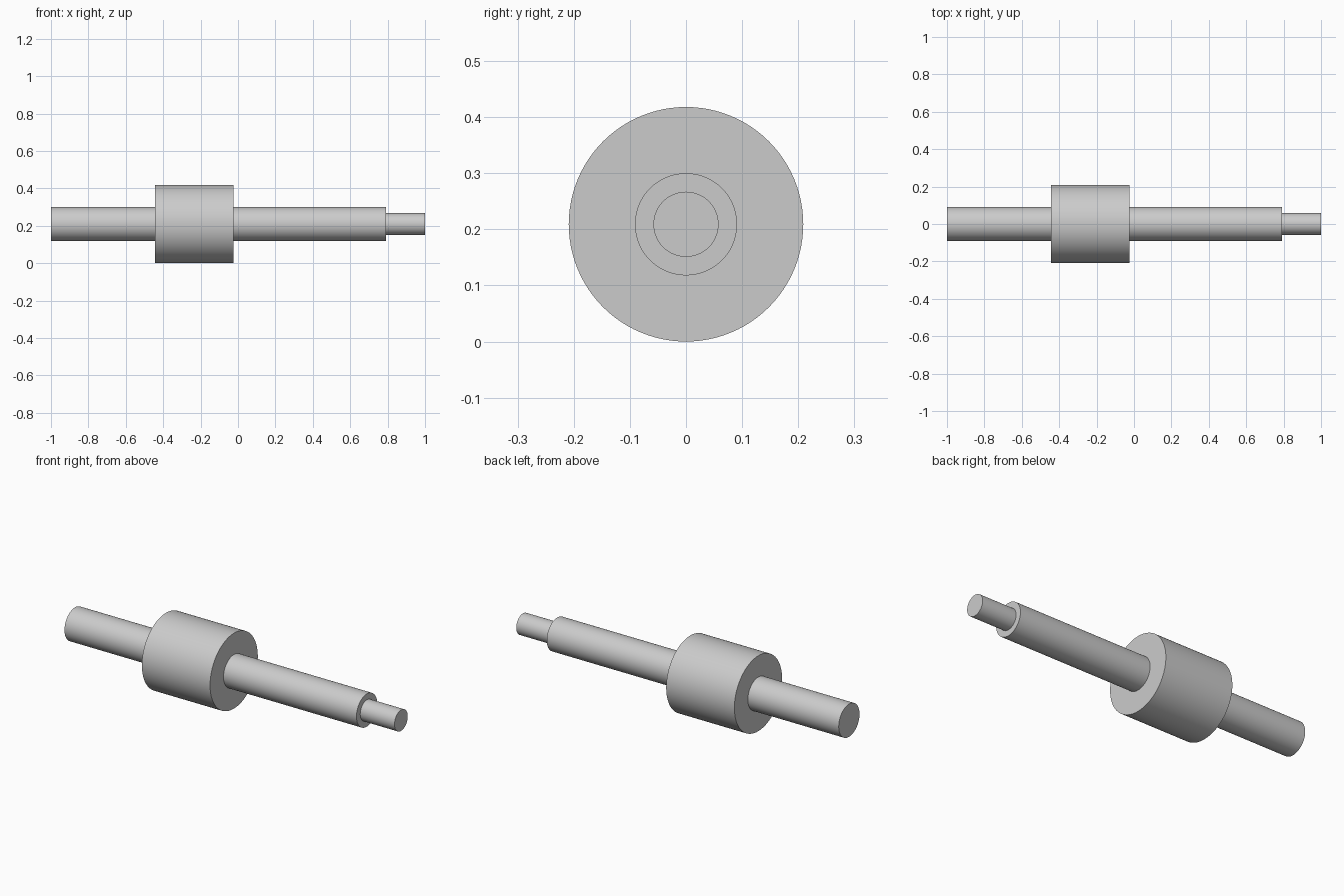
import bpy
import bmesh
import math
from mathutils import Matrix, Vector

cube = bpy.data.objects.get("Cube")
if cube:
    bpy.data.objects.remove(cube, do_unlink=True)

ROLLER_R, SHAFT_R, TIP_R = 0.209, 0.091, 0.058
SIDES = 96

# Plain grey metal
metal = bpy.data.materials.new("grey_metal")
metal.use_nodes = True
grey = (0.6, 0.6, 0.6, 1)
metal.diffuse_color = grey
metal.node_tree.nodes["Principled BSDF"].inputs["Base Color"].default_value = grey

# Half profile along x: long shaft, wide roller, long shaft, thin tip
sections = [(-1, -0.443, SHAFT_R), (-0.443, -0.025, ROLLER_R),
            (-0.025, 0.79, SHAFT_R), (0.79, 1, TIP_R)]
profile = [(-1, 0)]
for start, end, radius in sections:
    profile += [(start, radius), (end, radius)]
profile.append((1, 0))

# Turn the profile around the x axis into one closed solid
bm = bmesh.new()
verts = [bm.verts.new((x, 0, r)) for x, r in profile]
edges = [bm.edges.new(pair) for pair in zip(verts, verts[1:])]
bmesh.ops.spin(bm, geom=verts + edges, cent=(0, 0, 0), axis=(1, 0, 0),
               angle=math.tau, steps=SIDES, use_merge=True)
bmesh.ops.remove_doubles(bm, verts=bm.verts, dist=1e-5)
bmesh.ops.dissolve_degenerate(bm, edges=bm.edges, dist=1e-6)
bmesh.ops.recalc_face_normals(bm, faces=bm.faces)
bmesh.ops.translate(bm, verts=bm.verts, vec=(0, 0, ROLLER_R))

mesh = bpy.data.meshes.new("stepped_roller_shaft")
bm.to_mesh(mesh)
bm.free()
mesh.materials.append(metal)
shaft = bpy.data.objects.new("stepped_roller_shaft", mesh)
bpy.context.collection.objects.link(shaft)

# Smooth round walls with sharp shoulders
bpy.ops.object.select_all(action="DESELECT")
shaft.select_set(True)
bpy.context.view_layer.objects.active = shaft
bpy.ops.object.shade_smooth_by_angle(angle=math.radians(30))
